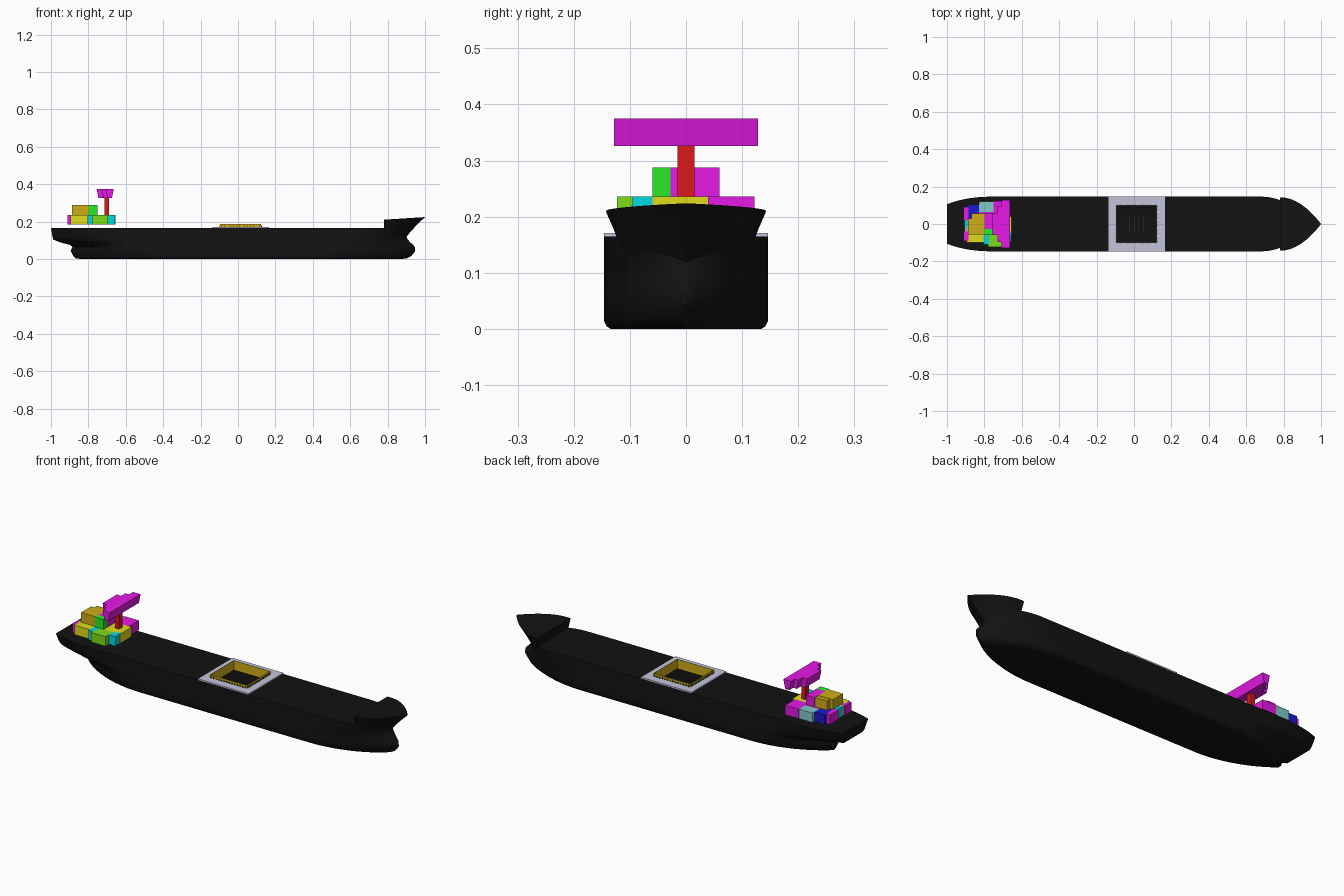
import bpy, bmesh, math

if "Cube" in bpy.data.objects:
    bpy.data.objects.remove(bpy.data.objects["Cube"])

MATS = {}
COLORS = {
    "black": (0.006, 0.006, 0.006), "pale": (0.55, 0.55, 0.72), "gold": (0.62, 0.42, 0.01),
    "magenta": (0.78, 0.01, 0.78), "green": (0.02, 0.82, 0.02), "lime": (0.2, 0.72, 0.01),
    "cyan": (0.0, 0.7, 0.75), "teal": (0.22, 0.58, 0.58), "blue": (0.01, 0.01, 0.6),
    "yellow": (0.75, 0.72, 0.01), "red": (0.72, 0.01, 0.01), "pink": (0.9, 0.4, 0.65),
    "grey": (0.4, 0.4, 0.4),
}


def mat(name):
    if name not in MATS:
        m = bpy.data.materials.new(name)
        m.diffuse_color = (*COLORS[name], 1)
        m.use_nodes = True
        m.node_tree.nodes["Principled BSDF"].inputs["Base Color"].default_value = m.diffuse_color
        MATS[name] = m
    return MATS[name]


def finish(name, bm, color, smooth=False, normals=True):
    if normals:
        bmesh.ops.recalc_face_normals(bm, faces=bm.faces[:])
    me = bpy.data.meshes.new(name)
    bm.to_mesh(me)
    bm.free()
    me.materials.append(mat(color))
    if smooth:
        me.shade_smooth()
        me.set_sharp_from_angle(angle=math.radians(35))
    ob = bpy.data.objects.new(name, me)
    bpy.context.collection.objects.link(ob)
    return ob


def add_box(bm, x0, x1, y0, y1, z0, z1, taper=0.0):
    """Box whose bottom is drawn in along x by taper."""
    lo = [bm.verts.new(p) for p in ((x0 + taper, y0, z0), (x1 - taper, y0, z0),
                                    (x1 - taper, y1, z0), (x0 + taper, y1, z0))]
    hi = [bm.verts.new(p) for p in ((x0, y0, z1), (x1, y0, z1), (x1, y1, z1), (x0, y1, z1))]
    bm.faces.new(lo[::-1])
    bm.faces.new(hi)
    for i in range(4):
        j = (i + 1) % 4
        bm.faces.new((lo[i], lo[j], hi[j], hi[i]))


def box(name, color, *dims, taper=0.0):
    bm = bmesh.new()
    add_box(bm, *dims, taper=taper)
    return finish(name, bm, color)


def loft(bm, rings):
    loops = [[bm.verts.new(p) for p in r] for r in rings]
    n = len(loops[0])
    for a, b in zip(loops, loops[1:]):
        for i in range(n):
            j = (i + 1) % n
            bm.faces.new((a[i], a[j], b[j], b[i]))
    bm.faces.new(loops[0][::-1])
    return loops


# Hull waterlines: z, half width, stern x, transom half width, stern run, bow x, bow run, bow fullness
LINES = [
    (0.000, 0.134, -0.84, 0.00, 0.38, 0.875, 0.38, 0.8),
    (0.004, 0.141, -0.87, 0.00, 0.39, 0.905, 0.39, 0.8),
    (0.014, 0.146, -0.88, 0.00, 0.38, 0.925, 0.39, 0.8),
    (0.043, 0.146, -0.895, 0.00, 0.36, 0.948, 0.40, 0.8),
    (0.064, 0.146, -0.885, 0.01, 0.34, 0.946, 0.38, 0.8),
    (0.076, 0.146, -0.90, 0.03, 0.33, 0.935, 0.36, 0.75),
    (0.090, 0.146, -0.955, 0.06, 0.34, 0.92, 0.33, 0.7),
    (0.104, 0.146, -0.988, 0.08, 0.32, 0.907, 0.30, 0.65),
    (0.120, 0.146, -0.992, 0.09, 0.28, 0.90, 0.26, 0.6),
    (0.165, 0.146, -1.00, 0.105, 0.23, 0.90, 0.22, 0.55),
]
N = 56


def waterline(z, w, xs, ws, ls, xb, lb, q):
    pts = []
    for i in range(N + 1):
        x = (xs + xb) / 2 - (xb - xs) / 2 * math.cos(math.pi * i / N)
        ts = max(0, (xs + ls - x) / ls)
        tb = max(0, (x - xb + lb) / lb)
        y = ws + (w - ws) * max(0, 1 - ts ** 2) ** 0.9
        y *= max(0, 1 - tb ** 2) ** q
        pts.append((x, y, z))
    return pts + [(x, -y, z) for x, y, z in reversed(pts)]


bm = bmesh.new()
loft(bm, [waterline(*row) for row in LINES])
bmesh.ops.remove_doubles(bm, verts=bm.verts[:], dist=0.00005)
finish("hull", bm, "black", True)

# Main deck with the hatch opening cut out
HX0, HX1, HY = -0.095, 0.122, 0.10
bm = bmesh.new()
bm.faces.new([bm.verts.new(p) for p in waterline(*LINES[-1])])
bmesh.ops.remove_doubles(bm, verts=bm.verts[:], dist=0.00005)
for co, no in (((HX0, 0, 0), (1, 0, 0)), ((HX1, 0, 0), (1, 0, 0)),
               ((0, -HY, 0), (0, 1, 0)), ((0, HY, 0), (0, 1, 0))):
    bmesh.ops.bisect_plane(bm, geom=bm.verts[:] + bm.edges[:] + bm.faces[:],
                           plane_co=co, plane_no=no)
hole = [f for f in bm.faces if HX0 < f.calc_center_median().x < HX1
        and abs(f.calc_center_median().y) < HY]
bmesh.ops.delete(bm, geom=hole, context='FACES')
for f in bm.faces:
    f.normal_update()
    if f.normal.z < 0:
        f.normal_flip()
finish("main_deck", bm, "black", normals=False)


# Raised flared forecastle
def fo_ring(z0, sheer, half, tip):
    side = []
    for i in range(21):
        t = math.sin(math.pi / 2 * i / 20)
        side.append((0.78 + (tip - 0.78) * t, half * (1 - t ** 2), z0 + sheer * t))
    return side + [(x, -y, z) for x, y, z in reversed(side[:-1])]


bm = bmesh.new()
loops = loft(bm, [fo_ring(0.118, 0, 0.108, 0.90), fo_ring(0.145, 0.001, 0.117, 0.923),
                  fo_ring(0.178, 0.005, 0.129, 0.957), fo_ring(0.21, 0.014, 0.143, 1.0)])
top = loops[-1]
m = len(top)
for i in range(20):
    a, b, c, d = top[i], top[i + 1], top[(m - 2 - i)], top[m - 1 - i]
    bm.faces.new([a, b, d] if i == 19 else [a, b, c, d])
finish("forecastle", bm, "black", True)

# Pale hatch surround
bm = bmesh.new()
for d in ((-0.135, HX0, -0.146, 0.146), (HX1, 0.165, -0.146, 0.146),
          (HX0, HX1, -0.146, -HY), (HX0, HX1, HY, 0.146)):
    add_box(bm, *d, 0.164, 0.171)
finish("hatch_surround", bm, "pale")

# Thin hatch coaming reaching down into the hold
bm = bmesh.new()
T = 0.002
for d in ((HX0, HX0 + T, -HY, HY), (HX1 - T, HX1, -HY, HY),
          (HX0, HX1, -HY, -HY + T), (HX0, HX1, HY - T, HY)):
    add_box(bm, *d, 0.135, 0.186)
finish("hatch_coaming", bm, "gold")

# Small stays round the coaming
bm = bmesh.new()
for i in range(14):
    x = HX0 + (i + 0.5) * (HX1 - HX0) / 14
    y = -HY + (i + 0.5) * 2 * HY / 14
    for s in (-1, 1):
        ya, yb = sorted((s * HY, s * (HY + 0.005)))
        add_box(bm, x - 0.001, x + 0.001, ya, yb, 0.171, 0.178)
    add_box(bm, HX0 - 0.005, HX0, y - 0.001, y + 0.001, 0.171, 0.178)
    add_box(bm, HX1, HX1 + 0.005, y - 0.001, y + 0.001, 0.171, 0.178)
finish("coaming_stays", bm, "black")

# Thin upright fins in the hold
bm = bmesh.new()
for i in range(9):
    x = -0.035 + i * 0.012
    add_box(bm, x, x + 0.0015, -0.04, 0.04, 0.09, 0.11)
finish("hold_fins", bm, "pink")

# Lower deckhouse blocks: colour, x range, y range
LOWER = [
    ("magenta", -0.912, -0.885, -0.09, -0.04), ("grey", -0.905, -0.80, -0.055, -0.02),
    ("magenta", -0.912, -0.885, 0.02, 0.09), ("cyan", -0.905, -0.80, -0.02, 0.03),
    ("yellow", -0.895, -0.805, -0.10, -0.055), ("blue", -0.89, -0.83, 0.03, 0.105),
    ("cyan", -0.805, -0.775, -0.11, -0.05), ("teal", -0.83, -0.75, 0.065, 0.12),
    ("lime", -0.78, -0.695, -0.123, -0.06), ("magenta", -0.75, -0.67, 0.04, 0.122),
    ("cyan", -0.695, -0.657, -0.095, -0.04), ("yellow", -0.80, -0.655, -0.06, 0.04),
    ("magenta", -0.83, -0.75, 0.03, 0.065),
]
for i, (c, *d) in enumerate(LOWER):
    box(f"lower_house_{i}", c, *d, 0.185, 0.236)

# Upper deckhouse blocks
box("upper_house_aft", "gold", -0.887, -0.80, -0.055, 0.03, 0.236, 0.288)
box("upper_house_aft_side", "gold", -0.87, -0.80, 0.03, 0.055, 0.236, 0.286)
box("upper_house_left", "green", -0.80, -0.75, -0.06, -0.028, 0.236, 0.288)
box("upper_house_right", "magenta", -0.80, -0.75, -0.028, 0.06, 0.236, 0.288)

# Post and wheelhouse bar with wings
box("bridge_post", "red", -0.715, -0.69, -0.015, 0.015, 0.236, 0.326)
box("bridge_centre", "magenta", -0.756, -0.664, -0.06, 0.06, 0.326, 0.375, taper=0.01)
for n, s in (("left", -1), ("right", 1)):
    a, b = sorted((s * 0.06, s * 0.095))
    box(f"bridge_wing_{n}", "magenta", -0.73, -0.664, a, b, 0.326, 0.375, taper=0.01)
    a, b = sorted((s * 0.095, s * 0.128))
    box(f"bridge_wing_tip_{n}", "magenta", -0.708, -0.664, a, b, 0.326, 0.375, taper=0.01)
